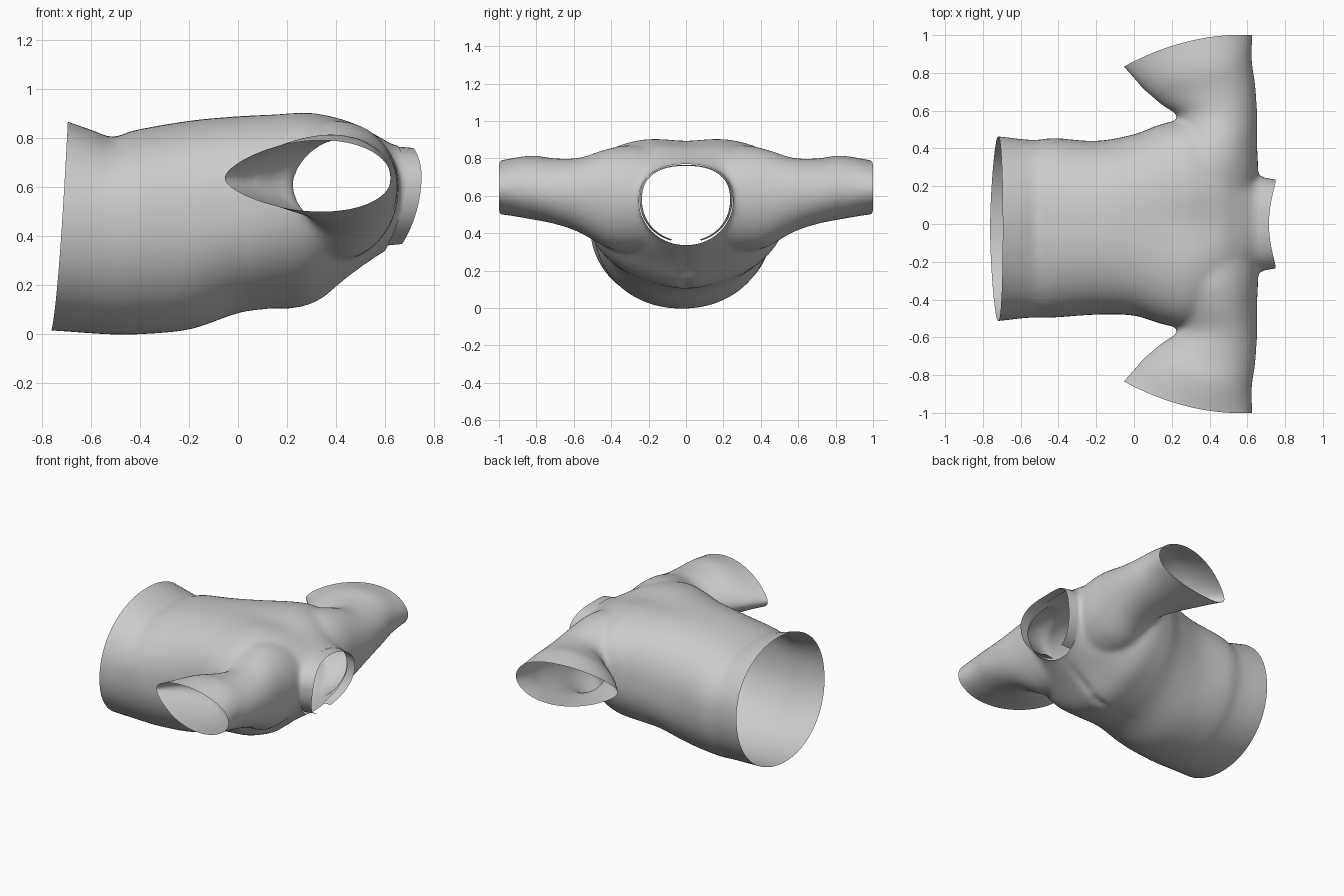
import bpy, bmesh, math

if "Cube" in bpy.data.objects:
    bpy.data.objects.remove(bpy.data.objects["Cube"])

N = 96


def spow(v, p):
    return math.copysign(abs(v) ** p, v)


def catmull(rows, steps):
    """Smoothly interpolate a list of parameter rows."""
    out = []
    for i in range(len(rows) - 1):
        a, b, c, d = (rows[max(i - 1, 0)], rows[i], rows[i + 1],
                      rows[min(i + 2, len(rows) - 1)])
        for s in range(steps):
            t = s / steps
            out.append([0.5 * (2 * q + (r - p) * t + (2 * p - 5 * q + 4 * r - w) * t * t
                               + (3 * q - p - 3 * r + w) * t ** 3)
                        for p, q, r, w in zip(a, b, c, d)])
    out.append(list(rows[-1]))
    return out


def loft(bm, rings):
    """Closed solid through a list of rings."""
    vs = [[bm.verts.new(p) for p in r] for r in rings]
    for a, b in zip(vs, vs[1:]):
        for i in range(N):
            j = (i + 1) % N
            bm.faces.new((a[i], a[j], b[j], b[i]))
    bm.faces.new(vs[0][::-1])
    bm.faces.new(vs[-1])


def section(yc, hw, zt, zb, zc, n, t):
    """Point on an egg-shaped body cross-section (rounder below)."""
    c, s = math.cos(t), math.sin(t)
    e = 2 / n if s > 0 else 2 / 2.1
    return yc + hw * spow(c, e), zc + (zt - zc if s > 0 else zc - zb) * spow(s, e)


def torso_ring(r):
    x, rest = r[0], r[1:]
    # shallow valley down the upper side between the shoulders
    dip = 0.022 * math.exp(-((x - 0.32) / 0.2) ** 2)
    pts = []
    for i in range(N):
        y, z = section(*rest, 2 * math.pi * i / N)
        if z > rest[3]:
            z -= dip * math.exp(-(y / 0.13) ** 2)
        pts.append((x, y, z))
    return pts


def sleeve_ring(r, side):
    xb, yb, xf, yf, zt, zb, zc, bulge, p = r
    pts = []
    for i in range(N):
        t = 2 * math.pi * i / N
        u, s = ((1 + math.cos(t)) / 2) ** p, math.sin(t)
        y = yb + (yf - yb) * u + bulge * u * (1 - u)
        pts.append((xb + (xf - xb) * u, side * y,
                    zc + (zt - zc if s > 0 else zc - zb) * s))
    return pts


# Torso stations: x, y centre, half width, top z, bottom z, widest z, roundness
torso = [
    (-0.85, -0.025, 0.50, 0.91, 0.02, 0.45, 2.1),
    (-0.70, -0.025, 0.487, 0.868, 0.010, 0.45, 2.1),
    (-0.59, -0.025, 0.474, 0.83, 0.002, 0.45, 2.2),
    (-0.51, -0.025, 0.470, 0.803, -0.002, 0.45, 2.3),
    (-0.42, -0.02, 0.475, 0.832, -0.002, 0.45, 2.3),
    (-0.20, -0.02, 0.460, 0.87, 0.018, 0.46, 2.4),
    (0.00, -0.005, 0.480, 0.89, 0.086, 0.50, 2.6),
    (0.15, 0, 0.53, 0.903, 0.112, 0.54, 2.7),
    (0.30, 0, 0.55, 0.912, 0.138, 0.57, 2.7),
    (0.45, 0, 0.48, 0.878, 0.245, 0.57, 2.6),
    (0.55, 0, 0.36, 0.825, 0.31, 0.58, 2.5),
    (0.62, 0, 0.275, 0.782, 0.350, 0.58, 2.4),
    (0.67, 0, 0.250, 0.766, 0.352, 0.58, 2.4),
    (0.82, 0, 0.248, 0.765, 0.352, 0.58, 2.4),
]
# Sleeve stations: back x,y, front x,y, top z, bottom z, mid z, bulge, skew
sleeve = [
    (0.12, 0.20, 0.655, 0.20, 0.862, 0.30, 0.60, 0, 1),
    (0.15, 0.32, 0.657, 0.31, 0.870, 0.30, 0.60, 0, 1),
    (0.20, 0.44, 0.652, 0.42, 0.848, 0.325, 0.60, 0, 0.95),
    (0.23, 0.565, 0.652, 0.58, 0.803, 0.405, 0.61, 0, 0.9),
    (0.145, 0.63, 0.642, 0.74, 0.80, 0.45, 0.62, 0.05, 0.85),
    (0.045, 0.715, 0.625, 0.86, 0.815, 0.475, 0.63, 0.13, 0.8),
    (-0.06, 0.83, 0.627, 1.0, 0.79, 0.50, 0.635, 0.23, 0.78),
    (-0.12, 0.90, 0.632, 1.12, 0.78, 0.50, 0.635, 0.23, 0.78),
]

bm = bmesh.new()
loft(bm, [torso_ring(r) for r in catmull(torso, 6)])
for side in (1, -1):
    loft(bm, [sleeve_ring(r, side) for r in catmull(sleeve, 8)])
bmesh.ops.recalc_face_normals(bm, faces=bm.faces)
me = bpy.data.meshes.new("shirt_body")
bm.to_mesh(me)
bm.free()
shirt = bpy.data.objects.new("shirt_body", me)
bpy.context.collection.objects.link(shirt)

# Fuse torso and sleeves into one cloth surface
m = shirt.modifiers.new("fuse", 'REMESH')
m.mode = 'VOXEL'
m.voxel_size = 0.0125
m = shirt.modifiers.new("soften", 'SMOOTH')
m.factor, m.iterations = 0.5, 24
fused = bpy.data.meshes.new_from_object(
    shirt.evaluated_get(bpy.context.evaluated_depsgraph_get()))
shirt.modifiers.clear()
shirt.data = fused


def hem_x(co):
    return -0.768 + 0.073 * (max(co.z, 0) / 0.86) ** 0.6


def neck_x(co):
    y, z = co[1], co[2]
    return 0.60 + 0.05 * (z - 0.36) / 0.4 + 0.05 * (y / 0.24) ** 2


def cuff_y(co):
    u = max((co.x + 0.06) / 0.68, -0.1)
    return min(0.83 + 0.17 * u + 0.2 * u * (1 - u), 1.0)


def cut(bm, axis, sign, f):
    """Trim along a curved front by flattening it, bisecting and restoring."""
    for v in bm.verts:
        v.co[axis] -= f(v.co)
    no = [0, 0, 0]
    no[axis] = sign
    bmesh.ops.bisect_plane(bm, geom=bm.verts[:] + bm.edges[:] + bm.faces[:],
                           plane_co=(0, 0, 0), plane_no=no, clear_outer=True)
    for v in bm.verts:
        v.co[axis] += f(v.co)


# Open the hem, neck and both cuffs
bm = bmesh.new()
bm.from_mesh(fused)
cut(bm, 0, -1, hem_x)
cut(bm, 0, 1, neck_x)
cut(bm, 1, 1, cuff_y)
cut(bm, 1, -1, lambda co: -cuff_y(co))
bm.to_mesh(fused)
bm.free()

# Standing collar band, open at the throat
bm = bmesh.new()
cols = []
gap = math.radians(18)
for i in range(73):
    t = -math.pi / 2 + gap + (2 * math.pi - 2 * gap) * i / 72
    y, z = section(0, 0.248, 0.765, 0.350, 0.58, 2.4, t)
    col = []
    for k in range(4):
        w = k / 3
        col.append(bm.verts.new((neck_x((0, y, z)) + 0.068 * w - 0.004, y * (1 - 0.05 * w),
                                 0.58 + (z - 0.58) * (1 - 0.03 * w))))
    cols.append(col)
for a, b in zip(cols, cols[1:]):
    for k in range(3):
        bm.faces.new((a[k], b[k], b[k + 1], a[k + 1]))
cm = bpy.data.meshes.new("collar")
bm.to_mesh(cm)
bm.free()
collar = bpy.data.objects.new("collar", cm)
bpy.context.collection.objects.link(collar)

for o in (shirt, collar):
    for p in o.data.polygons:
        p.use_smooth = True
